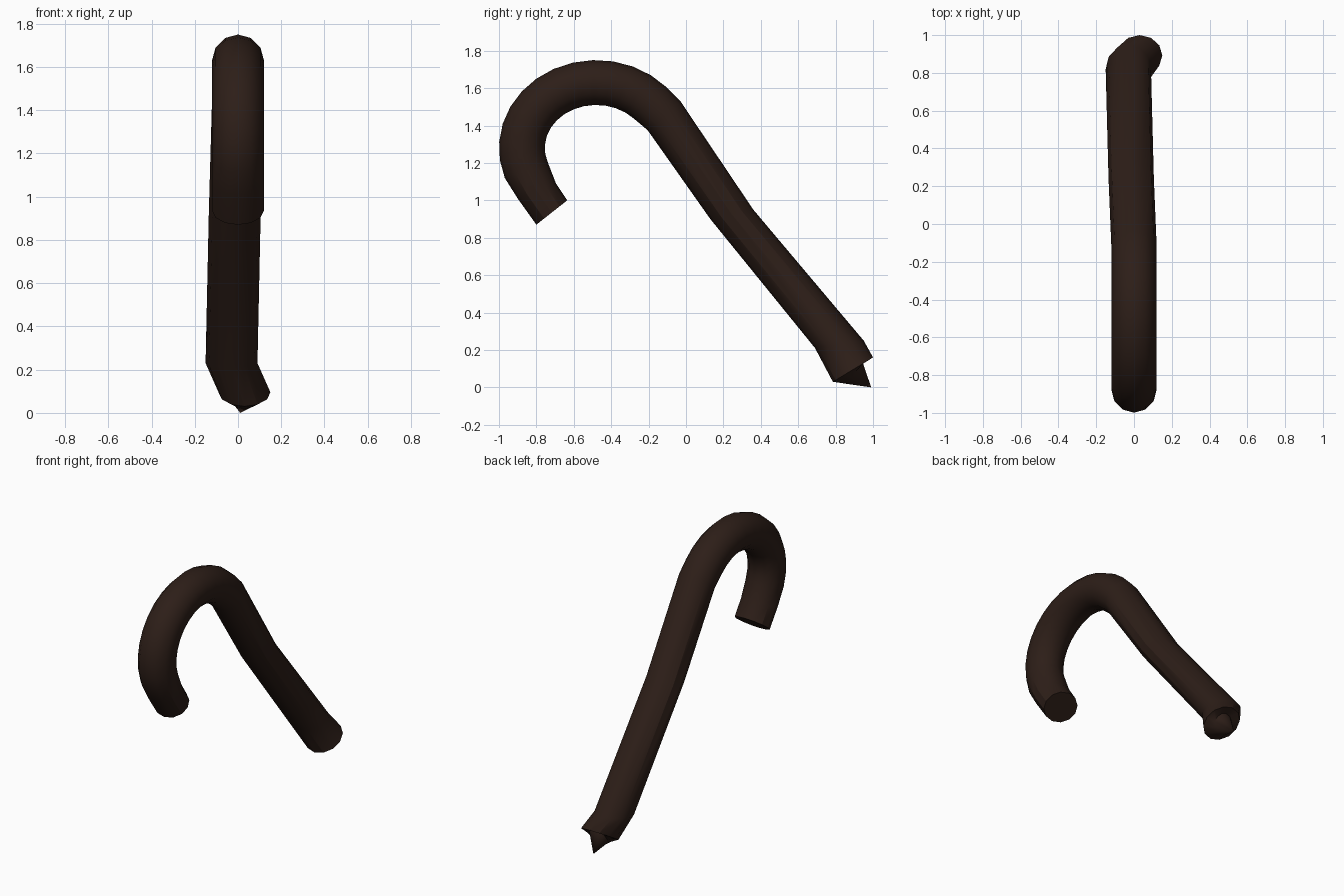
import bpy, bmesh, math
from mathutils import Vector

if "Cube" in bpy.data.objects:
    bpy.data.objects.remove(bpy.data.objects["Cube"])

SIDES = 12

# Cross-sections: outer (y, z), inner (y, z), x centre
# hook tip
sections = [((-0.80, 0.87), (-0.635, 1.00), 0),
            ((-0.90, 1.01), (-0.695, 1.09), 0)]
# curved crook: two nested ellipses sharing a centre
for deg in range(200, 35, -12):
    a = math.radians(deg)
    c, s = math.cos(a), math.sin(a)
    sections.append(((-0.48 + 0.52 * c, 1.28 + 0.47 * s),
                     (-0.48 + 0.275 * c, 1.28 + 0.23 * s), 0))
# shaft and worn foot
sections += [((-0.03, 1.53), (-0.205, 1.375), 0),
             ((0.36, 0.95), (0.13, 0.90), -0.015),
             ((0.95, 0.25), (0.69, 0.21), -0.03),
             ((1.00, 0.16), (0.785, 0.03), 0.03)]

bm = bmesh.new()


def ring(outer, inner, cx, scale=1.0):
    o, i = Vector((0, *outer)), Vector((0, *inner))
    mid, half = (o + i) / 2, (o - i) / 2
    mid.x = cx
    verts = []
    for k in range(SIDES):
        a = 2 * math.pi * k / SIDES
        side = Vector((0.12 * math.sin(a), 0, 0))
        verts.append(bm.verts.new(mid + (half * math.cos(a) + side) * scale))
    return verts


def bridge(r0, r1):
    for k in range(SIDES):
        n = (k + 1) % SIDES
        bm.faces.new((r0[k], r0[n], r1[n], r1[k]))


rings = [ring(*s) for s in sections]
for r0, r1 in zip(rings, rings[1:]):
    bridge(r0, r1)
bm.faces.new(rings[0])

# Chipped foot end: dented upper half, pointed lower edge
inset = ring(*sections[-1], scale=0.55)
for k, v in enumerate(inset):
    push = 0.02 - 0.035 * math.cos(2 * math.pi * k / SIDES)
    v.co += Vector((0, 0.65, -0.76)) * push
bridge(rings[-1], inset)
apex = bm.verts.new((0.01, 0.99, 0.0))
for k in range(SIDES):
    bm.faces.new((inset[k], inset[(k + 1) % SIDES], apex))

bmesh.ops.recalc_face_normals(bm, faces=bm.faces[:])
mesh = bpy.data.meshes.new("cane")
bm.to_mesh(mesh)
bm.free()
cane = bpy.data.objects.new("cane", mesh)
bpy.context.collection.objects.link(cane)

# Dark brown wood
wood = bpy.data.materials.new("dark_wood")
wood.diffuse_color = (0.026, 0.013, 0.009, 1)
wood.use_nodes = True
wood.node_tree.nodes["Principled BSDF"].inputs["Base Color"].default_value = wood.diffuse_color
mesh.materials.append(wood)

bpy.context.view_layer.objects.active = cane
cane.select_set(True)
bpy.ops.object.shade_smooth_by_angle(angle=math.radians(30.5))
